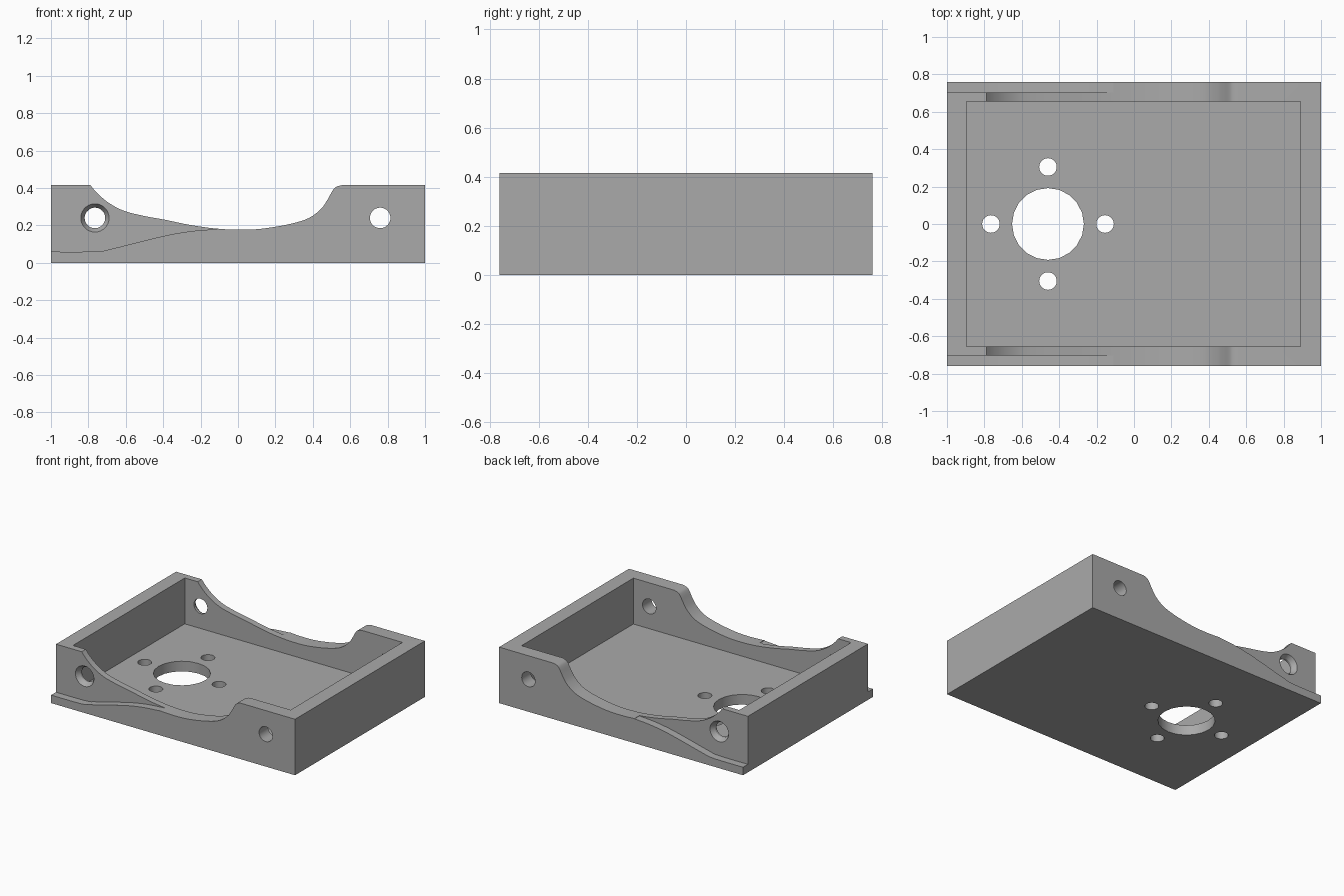
import bpy, bmesh, math
from mathutils import Matrix, Vector

if "Cube" in bpy.data.objects:
    bpy.data.objects.remove(bpy.data.objects["Cube"], do_unlink=True)

HALF_Y, HEIGHT, FLOOR = 0.76, 0.415, 0.075
INNER_Y, RECESS_Y = 0.655, 0.703

grey = bpy.data.materials.new("plain grey")
grey.use_nodes = True
grey.diffuse_color = (0.4, 0.4, 0.4, 1)
grey.node_tree.nodes["Principled BSDF"].inputs["Base Color"].default_value = (0.4, 0.4, 0.4, 1)


def finish(name, bm):
    bmesh.ops.recalc_face_normals(bm, faces=bm.faces)
    mesh = bpy.data.meshes.new(name)
    bm.to_mesh(mesh)
    bm.free()
    mesh.materials.append(grey)
    obj = bpy.data.objects.new(name, mesh)
    bpy.context.collection.objects.link(obj)
    return obj


def box(name, x0, x1, y0, y1, z0, z1):
    bm = bmesh.new()
    bmesh.ops.create_cube(bm, size=1)
    for v in bm.verts:
        v.co = Vector(((x0 + x1) / 2 + v.co.x * (x1 - x0),
                       (y0 + y1) / 2 + v.co.y * (y1 - y0),
                       (z0 + z1) / 2 + v.co.z * (z1 - z0)))
    return finish(name, bm)


def smooth_path(pts, steps=4):
    """Catmull-Rom curve through the points."""
    p = [Vector(q) for q in pts]
    p = [p[0]] + p + [p[-1]]
    out = []
    for a, b, c, d in zip(p, p[1:], p[2:], p[3:]):
        for i in range(steps):
            t = i / steps
            out.append(0.5 * (2 * b + (c - a) * t + (2 * a - 5 * b + 4 * c - d) * t ** 2
                              + (3 * b - a - 3 * c + d) * t ** 3))
    return out + [p[-1]]


def prism(name, path, y0, y1):
    """Everything above an x-z curve, between two y planes."""
    outline = list(path) + [Vector((path[-1].x, 0.6)), Vector((path[0].x, 0.6))]
    bm = bmesh.new()
    face = bm.faces.new([bm.verts.new((q.x, y0, q.y)) for q in outline])
    ext = bmesh.ops.extrude_face_region(bm, geom=[face])
    verts = [g for g in ext["geom"] if isinstance(g, bmesh.types.BMVert)]
    bmesh.ops.translate(bm, verts=verts, vec=(0, y1 - y0, 0))
    return finish(name, bm)


def cone(name, centre, r1, r2, depth, along_y=False, sides=32):
    """Cylinder or cone; along y, r1 is on the +y end."""
    bm = bmesh.new()
    rot = Matrix.Rotation(math.pi / 2, 4, 'X') if along_y else Matrix()
    bmesh.ops.create_cone(bm, cap_ends=True, segments=sides, radius1=r1, radius2=r2,
                          depth=depth, matrix=Matrix.Translation(centre) @ rot)
    return finish(name, bm)


tray = box("tray", -1, 1, -HALF_Y, HALF_Y, 0, HEIGHT)
cutters = [box("cavity_cutter", -0.895, 0.89, -INNER_Y, INNER_Y, FLOOR, 0.7)]

# Curved dip across both long walls
dip = [(-0.79, 0.416), (-0.75, 0.37), (-0.69, 0.32), (-0.61, 0.278), (-0.5, 0.25),
       (-0.39, 0.23), (-0.26, 0.203), (-0.126, 0.184), (0, 0.177), (0.125, 0.182),
       (0.275, 0.207), (0.38, 0.24), (0.445, 0.29), (0.48, 0.34), (0.505, 0.385),
       (0.525, 0.406), (0.56, 0.416)]
cutters.append(prism("dip_cutter", smooth_path(dip), -0.9, 0.9))

# Outer recess with a rising ledge, on both long walls
ledge = [(-1.1, 0.06), (-0.77, 0.06), (-0.675, 0.075), (-0.527, 0.112),
         (-0.367, 0.15), (-0.233, 0.171), (-0.11, 0.18)]
for side, s in (("front", -1), ("back", 1)):
    y0, y1 = sorted((s * RECESS_Y, s * 0.9))
    cutters.append(prism(side + "_recess_cutter", smooth_path(ledge), y0, y1))
    # Countersunk and plain screw holes
    wide, narrow = 0.077, 0.055
    ends = (wide, narrow) if s > 0 else (narrow, wide)
    cutters.append(cone(side + "_countersink_cutter", (-0.765, s * (RECESS_Y - 0.015), 0.24),
                        *ends, 0.034, True))
    for label, x in (("right", -0.765), ("left", 0.76)):
        cutters.append(cone(f"{side}_{label}_hole_cutter", (x, s * 0.7, 0.24),
                            narrow, narrow, 0.3, True))

# Floor opening with four holes around it
cutters.append(cone("floor_opening_cutter", (-0.46, 0, 0), 0.192, 0.192, 0.4, sides=20))
for i in range(4):
    a = i * math.pi / 2
    cutters.append(cone("floor_hole_cutter", (-0.46 + 0.305 * math.cos(a), 0.305 * math.sin(a), 0),
                        0.047, 0.047, 0.4, sides=24))

for cutter in cutters:
    mod = tray.modifiers.new(cutter.name, 'BOOLEAN')
    mod.operation = 'DIFFERENCE'
    mod.solver = 'EXACT'
    mod.object = cutter

# Apply the cuts and drop the cutters
bpy.context.view_layer.update()
result = bpy.data.meshes.new_from_object(tray.evaluated_get(bpy.context.evaluated_depsgraph_get()))
tray.modifiers.clear()
tray.data = result
result.materials.clear()
result.materials.append(grey)
for poly in result.polygons:
    poly.material_index = 0
for cutter in cutters:
    bpy.data.objects.remove(cutter, do_unlink=True)

bpy.ops.object.select_all(action='DESELECT')
tray.select_set(True)
bpy.context.view_layer.objects.active = tray
bpy.ops.object.shade_smooth_by_angle(angle=math.radians(25))
